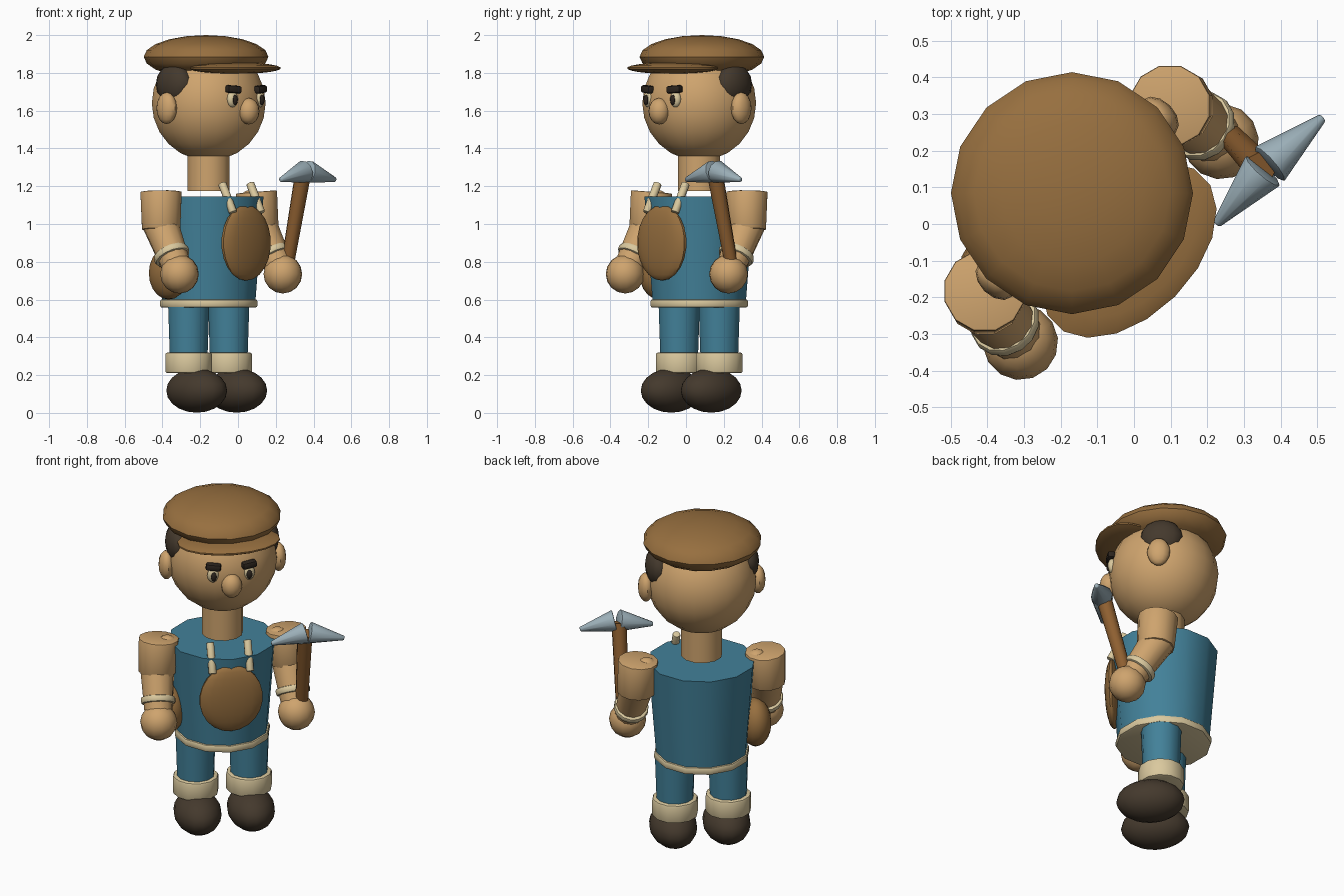
import bpy, bmesh, math
from mathutils import Matrix, Vector

if "Cube" in bpy.data.objects:
    bpy.data.objects.remove(bpy.data.objects["Cube"])

# Parts are laid out facing -y around the body axis, then turned to the diagonal
PLACE = Matrix.Translation((-0.155, 0.07, 0)) @ Matrix.Rotation(math.radians(45), 4, 'Z')


def material(name, rgb):
    m = bpy.data.materials.new(name)
    m.diffuse_color = (*rgb, 1)
    m.use_nodes = True
    m.node_tree.nodes["Principled BSDF"].inputs["Base Color"].default_value = m.diffuse_color
    return m


SKIN = material("skin", (0.62, 0.37, 0.155))
BLUE = material("blue_cloth", (0.055, 0.22, 0.32))
BROWN = material("brown_felt", (0.31, 0.16, 0.05))
CREAM = material("cream_trim", (0.70, 0.58, 0.34))
DARK = material("dark_brown", (0.058, 0.041, 0.026))
BLACK = material("near_black", (0.025, 0.018, 0.013))
WOOD = material("wood", (0.27, 0.115, 0.03))
STEEL = material("steel", (0.33, 0.43, 0.48))


def finish(name, bm, mat):
    bmesh.ops.transform(bm, matrix=PLACE, verts=bm.verts)
    me = bpy.data.meshes.new(name)
    bm.to_mesh(me)
    bm.free()
    me.materials.append(mat)
    ob = bpy.data.objects.new(name, me)
    bpy.context.collection.objects.link(ob)
    bpy.ops.object.select_all(action='DESELECT')
    ob.select_set(True)
    bpy.context.view_layer.objects.active = ob
    bpy.ops.object.shade_smooth_by_angle(angle=math.radians(40))
    return ob


def ball(name, mat, pos, radii, seg=16, tilt=0):
    bm = bmesh.new()
    bmesh.ops.create_uvsphere(bm, u_segments=seg, v_segments=max(8, seg * 5 // 8), radius=1)
    m = Matrix.Translation(pos) @ Matrix.Rotation(tilt, 4, 'X') @ Matrix.Diagonal((*radii, 1))
    bmesh.ops.transform(bm, matrix=m, verts=bm.verts)
    return finish(name, bm, mat)


def rod(name, mat, a, b, ra, rb, seg=12, bevel=0):
    """Tapered cylinder from point a to point b, with optional rounded rims."""
    a, b = Vector(a), Vector(b)
    bm = bmesh.new()
    bmesh.ops.create_cone(bm, cap_ends=True, segments=seg, radius1=ra, radius2=rb,
                          depth=(b - a).length)
    if bevel:
        rims = [e for e in bm.edges if any(len(f.verts) > 4 for f in e.link_faces)]
        bmesh.ops.bevel(bm, geom=rims, offset=bevel, segments=2, profile=0.5, affect='EDGES')
    turn = Vector((0, 0, 1)).rotation_difference(b - a).to_matrix().to_4x4()
    bmesh.ops.transform(bm, matrix=Matrix.Translation((a + b) / 2) @ turn, verts=bm.verts)
    return finish(name, bm, mat)


def brow(name, side):
    bm = bmesh.new()
    bmesh.ops.create_cube(bm, size=1)
    bmesh.ops.scale(bm, vec=(0.085, 0.045, 0.04), verts=bm.verts)
    bmesh.ops.bevel(bm, geom=bm.edges[:], offset=0.012, segments=2, profile=0.5, affect='EDGES')
    m = (Matrix.Translation((side * 0.1, -0.285, 1.713))
         @ Matrix.Rotation(side * math.radians(14), 4, 'Z')
         @ Matrix.Rotation(side * math.radians(-4), 4, 'Y'))
    bmesh.ops.transform(bm, matrix=m, verts=bm.verts)
    finish(name, bm, BLACK)


# Torso, waistband and neck
rod("torso", BLUE, (0, 0, 0.58), (0, 0, 1.145), 0.255, 0.30)
rod("waistband", CREAM, (0, 0, 0.557), (0, 0, 0.602), 0.267, 0.267, 12, 0.012)
rod("neck", SKIN, (0, 0, 1.175), (0, 0, 1.42), 0.115, 0.115)

# Head and cap
ball("head", SKIN, (0, 0, 1.64), (0.305, 0.305, 0.305), 20)
ball("nose", SKIN, (0, -0.30, 1.597), (0.058, 0.055, 0.07), 14)
ball("cap_crown", BROWN, (0, 0.02, 1.885), (0.33, 0.33, 0.115), 16)
ball("cap_brim", BROWN, (0, -0.20, 1.825), (0.29, 0.18, 0.031), 18)

# Chest pouch and side satchel
ball("chest_pouch", BROWN, (0, -0.28, 0.90), (0.18, 0.045, 0.20), 18)
ball("side_satchel", BROWN, (-0.30, 0, 0.74), (0.09, 0.12, 0.14), 16)

for side, tag in ((-1, "right"), (1, "left")):
    # Face details
    ball(tag + "_ear", SKIN, (side * 0.315, 0, 1.613), (0.043, 0.064, 0.084), 12)
    ball(tag + "_side_hair", DARK, (side * 0.25, 0.01, 1.74), (0.068, 0.118, 0.108), 14)
    ball(tag + "_eye", CREAM, (side * 0.1, -0.277, 1.66), (0.034, 0.025, 0.044), 12)
    ball(tag + "_pupil", BLACK, (side * 0.1, -0.298, 1.657), (0.017, 0.012, 0.027), 10)
    brow(tag + "_eyebrow", side)

    # Strap
    rod(tag + "_strap", CREAM, (side * 0.105, -0.288, 1.06), (side * 0.105, -0.205, 1.215),
        0.022, 0.022, 10, 0.005)

    # Arm, wrist band and hand
    shoulder = Vector((side * 0.357, 0, 1.17))
    elbow = Vector((side * 0.368, -0.012, 0.97))
    hand = Vector((side * 0.387, -0.168, 0.735))
    start = Vector((side * 0.366, 0.005, 1.02))
    ball(tag + "_shoulder", SKIN, (side * 0.31, 0, 1.125), (0.06, 0.055, 0.055), 12)
    rod(tag + "_upper_arm", SKIN, elbow, shoulder, 0.105, 0.113, 12, 0.006)
    rod(tag + "_forearm", SKIN, hand, start, 0.075, 0.098)
    ball(tag + "_hand", SKIN, hand, (0.103, 0.103, 0.103), 14)
    axis = (hand - elbow).normalized()
    wrist = elbow.lerp(hand, 0.57)
    rod(tag + "_wrist_band", CREAM, wrist - axis * 0.02, wrist + axis * 0.02,
        0.097, 0.097, 14, 0.012)

    # Leg, cuff and shoe
    rod(tag + "_leg", BLUE, (side * 0.15, 0, 0.26), (side * 0.15, 0, 0.58), 0.102, 0.113)
    rod(tag + "_cuff", CREAM, (side * 0.15, 0, 0.21), (side * 0.15, 0, 0.32),
        0.128, 0.128, 12, 0.012)
    ball(tag + "_shoe", DARK, (side * 0.15, -0.06, 0.118), (0.132, 0.19, 0.117), 16)

    # Pick blade
    rod(tag + "_pick_blade", STEEL, (0.424 + side * 0.012, -0.305, 1.277),
        (0.424 + side * 0.205, -0.318, 1.234), 0.062, 0.012, 10, 0.005)

# Pick handle
rod("pick_handle", WOOD, (0.415, -0.178, 0.80), (0.412, -0.295, 1.27), 0.035, 0.043, 10)
